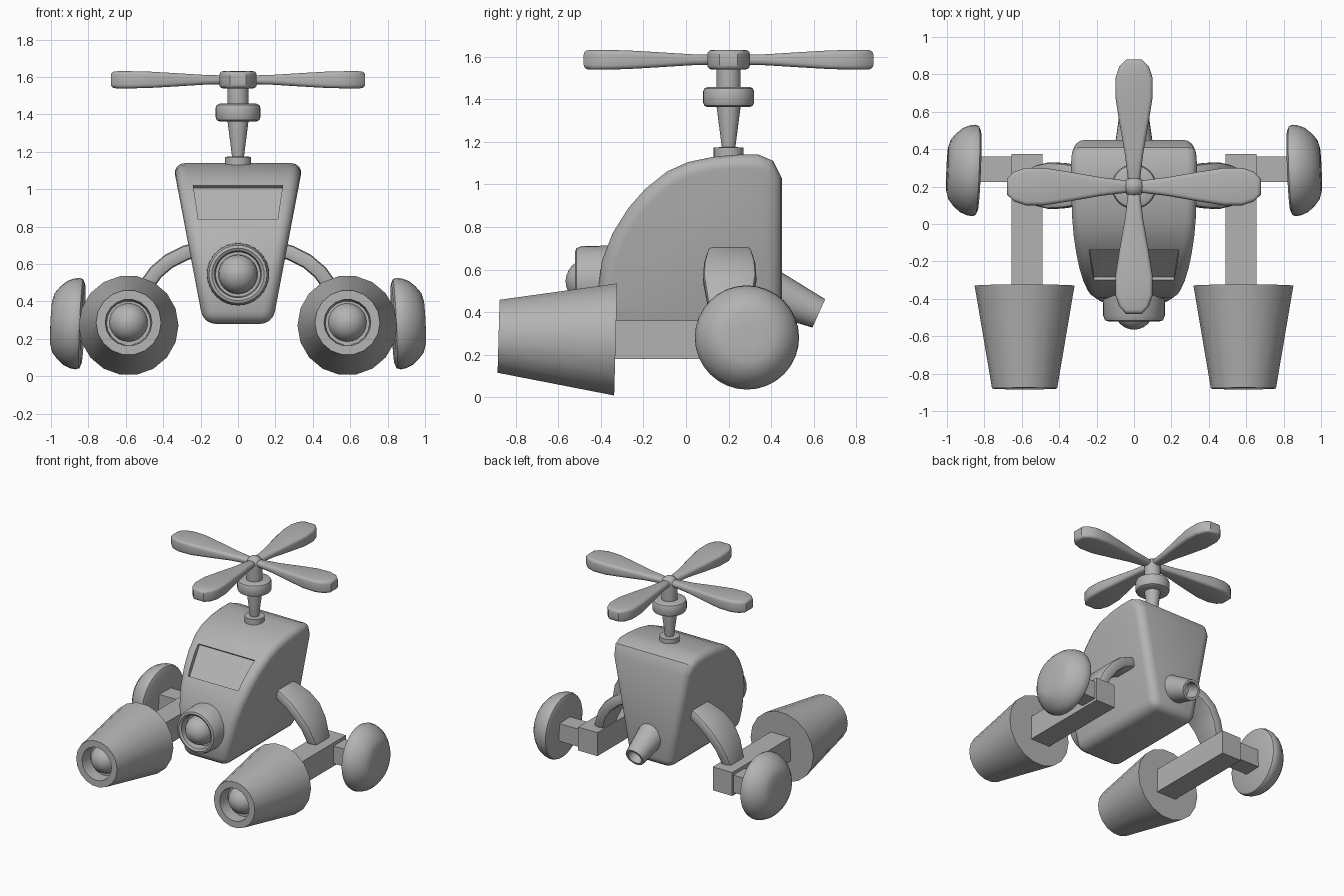
import bpy, bmesh, math
from mathutils import Matrix, Vector

if "Cube" in bpy.data.objects:
    bpy.data.objects.remove(bpy.data.objects["Cube"])

grey = bpy.data.materials.new("plain_grey")
grey.diffuse_color = (0.45, 0.45, 0.45, 1)
grey.use_nodes = True
grey.node_tree.nodes["Principled BSDF"].inputs["Base Color"].default_value = grey.diffuse_color


def activate(obj):
    bpy.ops.object.select_all(action='DESELECT')
    obj.select_set(True)
    bpy.context.view_layer.objects.active = obj


def finish(name, bm, bevel=0.0, segments=3, mirror=False, angle=35, limit=35):
    """Turn a bmesh into a bevelled, smooth-shaded, optionally mirrored object."""
    bmesh.ops.recalc_face_normals(bm, faces=bm.faces)
    mesh = bpy.data.meshes.new(name)
    bm.to_mesh(mesh)
    bm.free()
    mesh.materials.append(grey)
    obj = bpy.data.objects.new(name, mesh)
    bpy.context.collection.objects.link(obj)
    activate(obj)
    if bevel:
        mod = obj.modifiers.new("bevel", 'BEVEL')
        mod.width, mod.segments = bevel, segments
        mod.limit_method, mod.angle_limit = 'ANGLE', math.radians(limit)
        bpy.ops.object.modifier_apply(modifier=mod.name)
    if mirror:
        obj.modifiers.new("mirror", 'MIRROR').use_mirror_merge = False
        bpy.ops.object.modifier_apply(modifier="mirror")
    bpy.ops.object.shade_smooth_by_angle(angle=math.radians(angle))
    return obj


def loft(bm, rings, caps=True):
    """Skin between rings of equal point count."""
    vs = [[bm.verts.new(p) for p in ring] for ring in rings]
    n = len(vs[0])
    for a, b in zip(vs, vs[1:]):
        for i in range(n):
            bm.faces.new((a[i], a[(i + 1) % n], b[(i + 1) % n], b[i]))
    if caps:
        bm.faces.new(vs[0])
        bm.faces.new(vs[-1])


def lathe(name, profile, origin, axis, sides=32, mirror=False):
    """Revolve (radius, distance) points about an axis; the ends are capped."""
    turn = Vector(axis).to_track_quat('Z', 'Y').to_matrix().to_4x4()
    place = Matrix.Translation(origin) @ turn
    rings = [[place @ Vector((r * math.cos(t), r * math.sin(t), h))
              for t in (2 * math.pi * i / sides for i in range(sides))]
             for r, h in profile]
    bm = bmesh.new()
    loft(bm, rings)
    return finish(name, bm, mirror=mirror)


def dome(r, start, steps=6):
    """Half-ball profile whose base is at distance start."""
    return [(max(r * math.cos(a), 0.004), start + r * math.sin(a))
            for a in (math.pi / 2 * i / steps for i in range(steps + 1))]


def box(name, lo, hi, bevel=0.0, mirror=True):
    bm = bmesh.new()
    loft(bm, [[(x, lo[1], lo[2]), (x, hi[1], lo[2]), (x, hi[1], hi[2]), (x, lo[1], hi[2])]
              for x in (lo[0], hi[0])])
    return finish(name, bm, bevel, 1, mirror)


# Body: curved side profile, narrower toward the bottom
profile = [(0.45, 0.28), (-0.41, 0.28), (-0.42, 0.45), (-0.395, 0.64), (-0.345, 0.77),
           (-0.27, 0.89), (-0.19, 0.98), (-0.09, 1.06), (0.01, 1.105), (0.13, 1.13),
           (0.25, 1.14), (0.34, 1.14), (0.41, 1.11), (0.45, 1.03)]


def half_width(z):
    return 0.185 + (z - 0.28) * 0.19


bm = bmesh.new()
loft(bm, [[(s * half_width(z), y, z) for y, z in profile] for s in (-1, 1)])
body = finish("body", bm, 0.065, 4, limit=42)

# Windscreen: shallow tapered pocket cut square to the sloping front
normal = Vector((0, -0.75, 0.66))
bm = bmesh.new()
corners = [Vector(p) for p in ((-0.24, -0.15, 1.03), (0.24, -0.15, 1.03),
                               (0.213, -0.31, 0.85), (-0.213, -0.31, 0.85))]
loft(bm, [[c + normal * d for c in corners] for d in (-0.035, 0.2)])
cutter = finish("windscreen_cutter", bm)
cutter.hide_render = True
activate(body)
cut = body.modifiers.new("windscreen", 'BOOLEAN')
cut.operation, cut.object, cut.solver = 'DIFFERENCE', cutter, 'EXACT'
bpy.ops.object.modifier_apply(modifier=cut.name)
bpy.ops.object.shade_smooth_by_angle(angle=math.radians(35))
bpy.data.objects.remove(cutter)

# Nose lamp
FRONT = (0, -1, 0)
lathe("nose_lamp_housing", [(0.168, 0), (0.165, 0.14), (0.155, 0.165), (0.14, 0.17),
                            (0.125, 0.16), (0.12, 0.1)], (0, -0.35, 0.545), FRONT)
lathe("nose_lamp", [(0.105, 0)] + dome(0.105, 0.05), (0, -0.41, 0.545), FRONT)

# Tail exhaust: tapered open pipe
lathe("exhaust", [(0.105, 0), (0.073, 0.245), (0.055, 0.245), (0.055, 0.13)],
      (0, 0.40, 0.495), (0, 0.91, -0.41), 24)

# Front thruster pods with a recessed ball
pod_axis = (0, -0.55, 0.015)
lathe("thruster_pod", [(0.267, 0), (0.174, 0.55), (0.125, 0.55), (0.118, 0.46)],
      (0.585, -0.33, 0.272), pod_axis, 18, True)
lathe("thruster_ball", dome(0.105, 0), (0.585, -0.77, 0.287), pod_axis, 24, True)

# Side beams and axles
box("side_beam", (0.49, -0.36, 0.18), (0.655, 0.375, 0.36))
box("axle", (0.64, 0.225, 0.20), (0.85, 0.36, 0.335))

# Domed rear wheels, leaning slightly
lathe("wheel", [(0.215, 0), (0.238, 0.01), (0.245, 0.03), (0.24, 0.06), (0.225, 0.095),
                (0.195, 0.13), (0.16, 0.158), (0.12, 0.17), (0.06, 0.173)],
      (0.828, 0.285, 0.28), (1, 0.04, 0.045), 32, True)

# Curved arms joining the body to the beams: (x, z, half width)
path = [(0.18, 0.685, 0.09), (0.28, 0.66, 0.105), (0.37, 0.615, 0.12),
        (0.44, 0.555, 0.125), (0.50, 0.47, 0.11), (0.55, 0.34, 0.085)]
rings = []
for i, (x, z, w) in enumerate(path):
    a, b = path[max(i - 1, 0)], path[min(i + 1, len(path) - 1)]
    up = Vector((a[1] - b[1], 0, b[0] - a[0])).normalized() * 0.04
    rings.append([Vector((x, 0.205 + sy * w, z)) + up * su
                  for sy, su in ((-1, -1), (1, -1), (1, 1), (-1, 1))])
bm = bmesh.new()
loft(bm, rings)
finish("arm", bm, 0.02, 2, True)

# Rotor mast
UP, RY = (0, 0, 1), 0.2
lathe("mast_collar", [(0.07, 1.10), (0.07, 1.173), (0.03, 1.175)], (0, RY, 0), UP)
lathe("mast", [(0.03, 1.16), (0.057, 1.37), (0.057, 1.58)], (0, RY, 0), UP, 24)
lathe("mast_ring", [(0.05, 1.363), (0.10, 1.363), (0.114, 1.37), (0.12, 1.385),
                    (0.12, 1.435), (0.114, 1.45), (0.10, 1.457), (0.05, 1.457)],
      (0, RY, 0), UP)
lathe("rotor_hub", [(0.05, 1.555)] + dome(0.056, 1.575), (0, RY, 0), UP, 24)

# Four paddle blades: (distance, half width, half thickness)
blade = [(0.02, 0.03, 0.022), (0.18, 0.05, 0.026), (0.34, 0.078, 0.036),
         (0.48, 0.1, 0.044), (0.58, 0.1, 0.046), (0.64, 0.08, 0.046), (0.68, 0.042, 0.044)]
bm = bmesh.new()
for k in range(4):
    spin = Matrix.Translation((0, RY, 1.585)) @ Matrix.Rotation(k * math.pi / 2, 4, 'Z')
    loft(bm, [[spin @ Vector((d, sy * w, sz * t))
               for sy, sz in ((-1, -1), (1, -1), (1, 1), (-1, 1))] for d, w, t in blade])
finish("rotor_blades", bm, 0.02, 3, limit=50)
